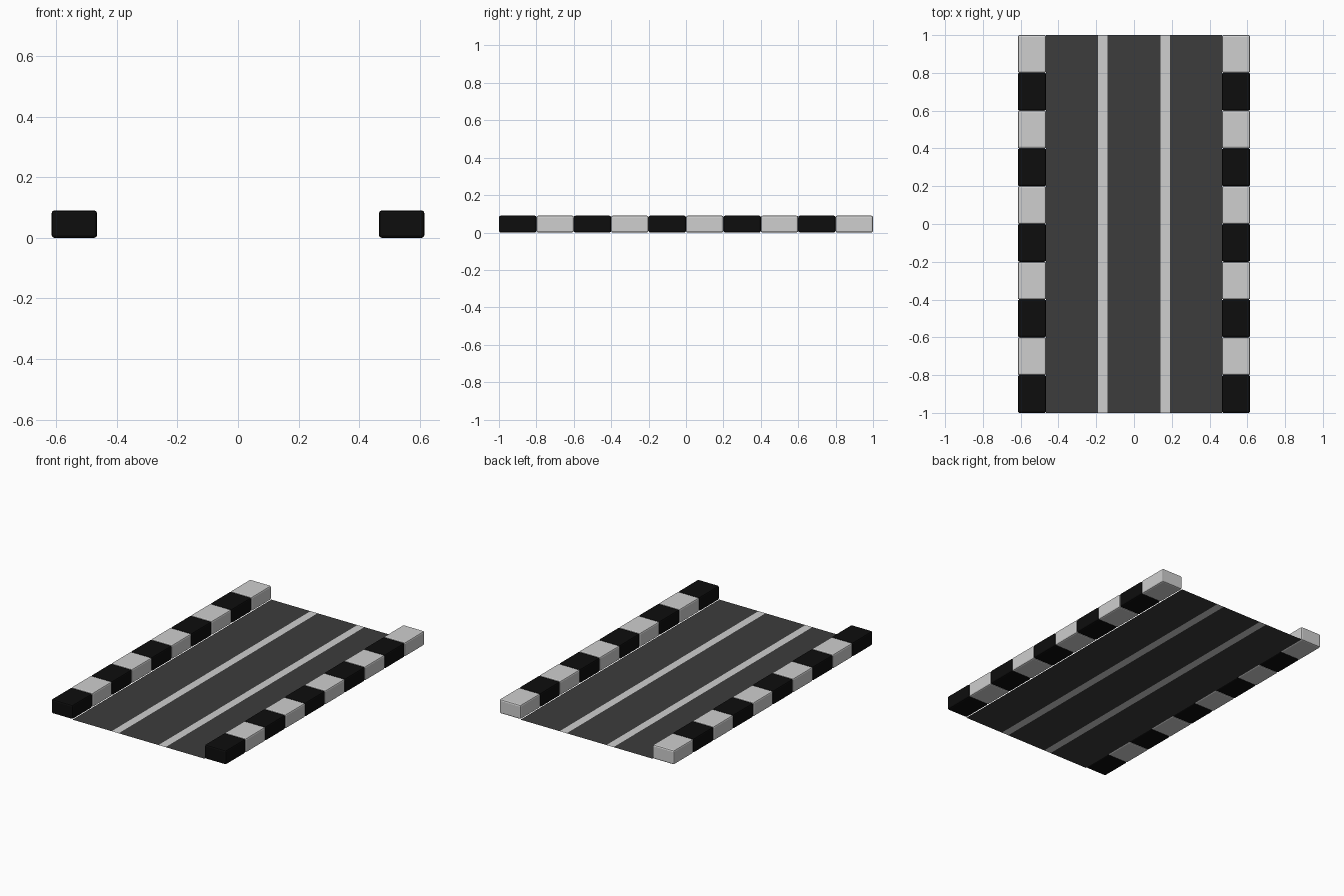
import bpy
import bmesh

cube = bpy.data.objects.get("Cube")
if cube:
    bpy.data.objects.remove(cube, do_unlink=True)


def make_material(name, value):
    mat = bpy.data.materials.new(name)
    mat.use_nodes = True
    colour = (value, value, value, 1.0)
    mat.diffuse_color = colour
    bsdf = mat.node_tree.nodes["Principled BSDF"]
    bsdf.inputs["Base Color"].default_value = colour
    bsdf.inputs["Roughness"].default_value = 0.8
    return mat


asphalt = make_material("asphalt_grey", 0.045)
white = make_material("light_grey", 0.62)
black = make_material("black", 0.004)

HALF_LENGTH = 1.0
KERB_INNER, KERB_OUTER, KERB_HEIGHT = 0.465, 0.615, 0.09
STRIPE_INNER, STRIPE_OUTER = 0.14, 0.19
BLOCKS = 10


def add_object(name, bm, materials):
    mesh = bpy.data.meshes.new(name)
    bm.to_mesh(mesh)
    bm.free()
    for mat in materials:
        mesh.materials.append(mat)
    obj = bpy.data.objects.new(name, mesh)
    bpy.context.collection.objects.link(obj)
    return obj


# Flat road sheet: asphalt lanes alternating with two painted stripes
bm = bmesh.new()
edges_x = [-KERB_INNER, -STRIPE_OUTER, -STRIPE_INNER,
           STRIPE_INNER, STRIPE_OUTER, KERB_INNER]
rows = [[bm.verts.new((x, y, 0)) for x in edges_x]
        for y in (-HALF_LENGTH, HALF_LENGTH)]
for i in range(len(edges_x) - 1):
    face = bm.faces.new((rows[0][i], rows[0][i + 1], rows[1][i + 1], rows[1][i]))
    face.material_index = i % 2
add_object("road_surface", bm, [asphalt, white])


# Kerb block with softened edges
def kerb_block(name, x, y, length, mat):
    bm = bmesh.new()
    bmesh.ops.create_cube(bm, size=1)
    size = (KERB_OUTER - KERB_INNER, length, KERB_HEIGHT)
    bmesh.ops.scale(bm, vec=size, verts=bm.verts)
    bmesh.ops.translate(bm, vec=(x, y, KERB_HEIGHT / 2), verts=bm.verts)
    obj = add_object(name, bm, [mat])
    bevel = obj.modifiers.new("soft_edges", "BEVEL")
    bevel.width = 0.009
    bevel.segments = 2
    return obj


# Alternating black and light kerbs along both sides
step = 2 * HALF_LENGTH / BLOCKS
kerb_x = (KERB_INNER + KERB_OUTER) / 2
for side, sign in (("left", 1), ("right", -1)):
    for i in range(BLOCKS):
        y = -HALF_LENGTH + (i + 0.5) * step
        mat = white if i % 2 else black
        kerb_block(f"{side}_kerb_{i + 1}", sign * kerb_x, y, step, mat)
